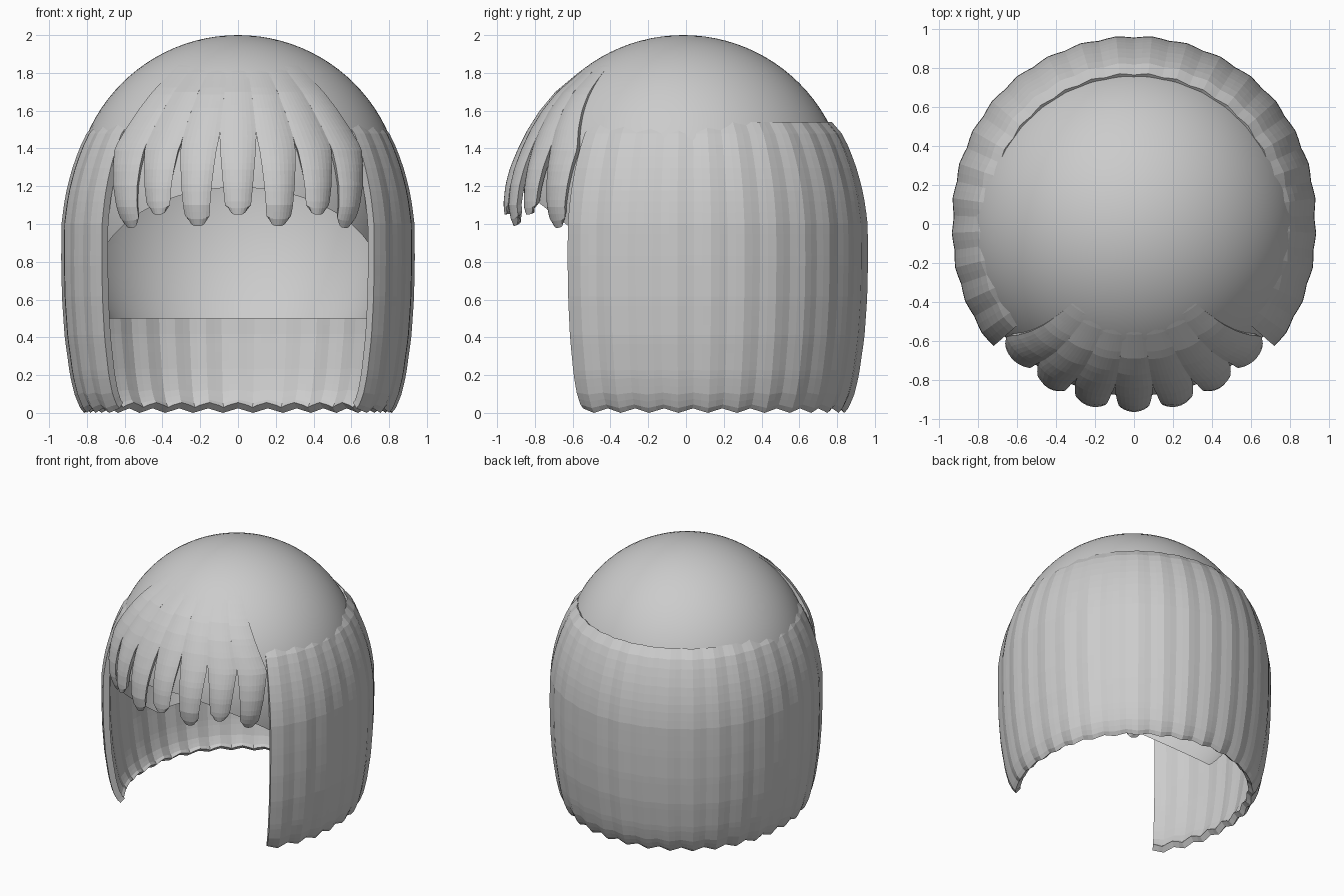
import bpy, bmesh
from math import sin, cos, radians, pi

cube = bpy.data.objects.get("Cube")
if cube:
    bpy.data.objects.remove(cube)

hair = bpy.data.materials.new("hair_grey")
hair.use_nodes = True
GREY = (0.6, 0.6, 0.6, 1)
hair.diffuse_color = GREY
hair.node_tree.nodes["Principled BSDF"].inputs["Base Color"].default_value = GREY


def lerp_table(table, x):
    """Linear lookup in a list of (x, value) pairs sorted by x."""
    for (x0, v0), (x1, v1) in zip(table, table[1:]):
        if x <= x1:
            return v0 + (v1 - v0) * max(0, x - x0) / (x1 - x0)
    return table[-1][1]


def add_object(name, bm):
    mesh = bpy.data.meshes.new(name)
    bm.to_mesh(mesh)
    bm.free()
    mesh.materials.append(hair)
    obj = bpy.data.objects.new(name, mesh)
    bpy.context.collection.objects.link(obj)
    return obj


def add_sheet(name, cols, rows, point, thickness):
    """Grid of quads from point(u, v), thickened inwards."""
    bm = bmesh.new()
    grid = [[bm.verts.new(point(i / cols, j / rows)) for i in range(cols + 1)]
            for j in range(rows + 1)]
    for low, high in zip(grid, grid[1:]):
        for i in range(cols):
            bm.faces.new((low[i], low[i + 1], high[i + 1], high[i]))
    obj = add_object(name, bm)
    solid = obj.modifiers.new("thickness", 'SOLIDIFY')
    solid.thickness = thickness
    solid.offset = -1
    return obj


# Scalp cap: a ball cut along the hairline and the nape
RADIUS, CENTRE_Z = 0.87, 1.13
bm = bmesh.new()
bmesh.ops.create_uvsphere(bm, u_segments=80, v_segments=48, radius=RADIUS)
for v in bm.verts:
    if v.co.z < 0:
        v.co.z *= 1.2
    v.co.z += CENTRE_Z
    v.co.y -= 0.015
for spot, normal in (((0, 0, 0.5), (0, 0, 1)), ((0, 0, 0.5), (0, 0.786, 1))):
    bmesh.ops.bisect_plane(bm, geom=bm.verts[:] + bm.edges[:] + bm.faces[:],
                           plane_co=spot, plane_no=normal, clear_inner=True)
cap = add_object("scalp_cap", bm)
cap.data.shade_smooth()

# Long hair around the sides and back, gently fluted into strands
CURTAIN = [(0, 0.87), (0.03, 0.895), (0.1, 0.925), (0.2, 0.95), (0.4, 0.98),
           (0.6, 0.995), (0.8, 1), (1.0, 0.998), (1.1, 0.985), (1.2, 0.965),
           (1.3, 0.935), (1.4, 0.897), (1.48, 0.855), (1.54, 0.8)]
STRANDS = 24


def curtain_point(u, v):
    angle = radians(-41 + 262 * u)
    wave = cos(2 * pi * STRANDS * u)
    z = 1.54 * v ** 1.2
    radius = 0.93 + 0.033 * min(1, 1.4 * abs(sin(angle)))
    radius = radius * lerp_table(CURTAIN, z) - 0.005 * wave
    z += 0.012 * (1 + wave) * (1 - v) ** 8
    return radius * cos(angle), radius * sin(angle), z


add_sheet("long_hair", STRANDS * 4, 30, curtain_point, 0.045)

# Fringe: seven tapering locks fanned over the forehead
FRINGE = [(0.98, 0.915), (1.03, 0.935), (1.1, 0.945), (1.2, 0.935), (1.3, 0.91),
          (1.4, 0.872), (1.5, 0.825), (1.6, 0.765), (1.7, 0.685), (1.82, 0.545),
          (1.87, 0.465)]
SPREAD = [(0.98, 13.3), (1.2, 13.7), (1.4, 13.9), (1.74, 11.6), (1.87, 10.6)]


def add_lock(k):
    tip = 1.05 if k % 2 == 0 else 0.99
    if abs(k) == 3:
        tip = 0.98
    notch = 1.47 - 0.025 * abs(k)

    def point(u, v):
        t = 2 * u - 1
        z = tip + (1.87 - tip) * v
        step = lerp_table(SPREAD, z)
        half = step / 2
        if z < notch:
            half *= 1 - 0.42 * ((notch - z) / (notch - tip)) ** 0.8
        z += 0.03 * t ** 4 * max(0, 1 - v * 12)
        if v == 0:
            half *= 0.75
        angle = radians(-90 + step * k + half * t)
        hang = min(1, (1.87 - z) / 0.6)
        radius = lerp_table(FRINGE, z) + 0.022 * hang * (1 - t * t)
        radius -= 0.005 * k * k * max(0, 1.4 - z) / 0.4
        return radius * cos(angle), radius * sin(angle), z

    add_sheet("fringe_lock_%d" % (k + 4), 8, 24, point, 0.035)


for k in range(-3, 4):
    add_lock(k)
